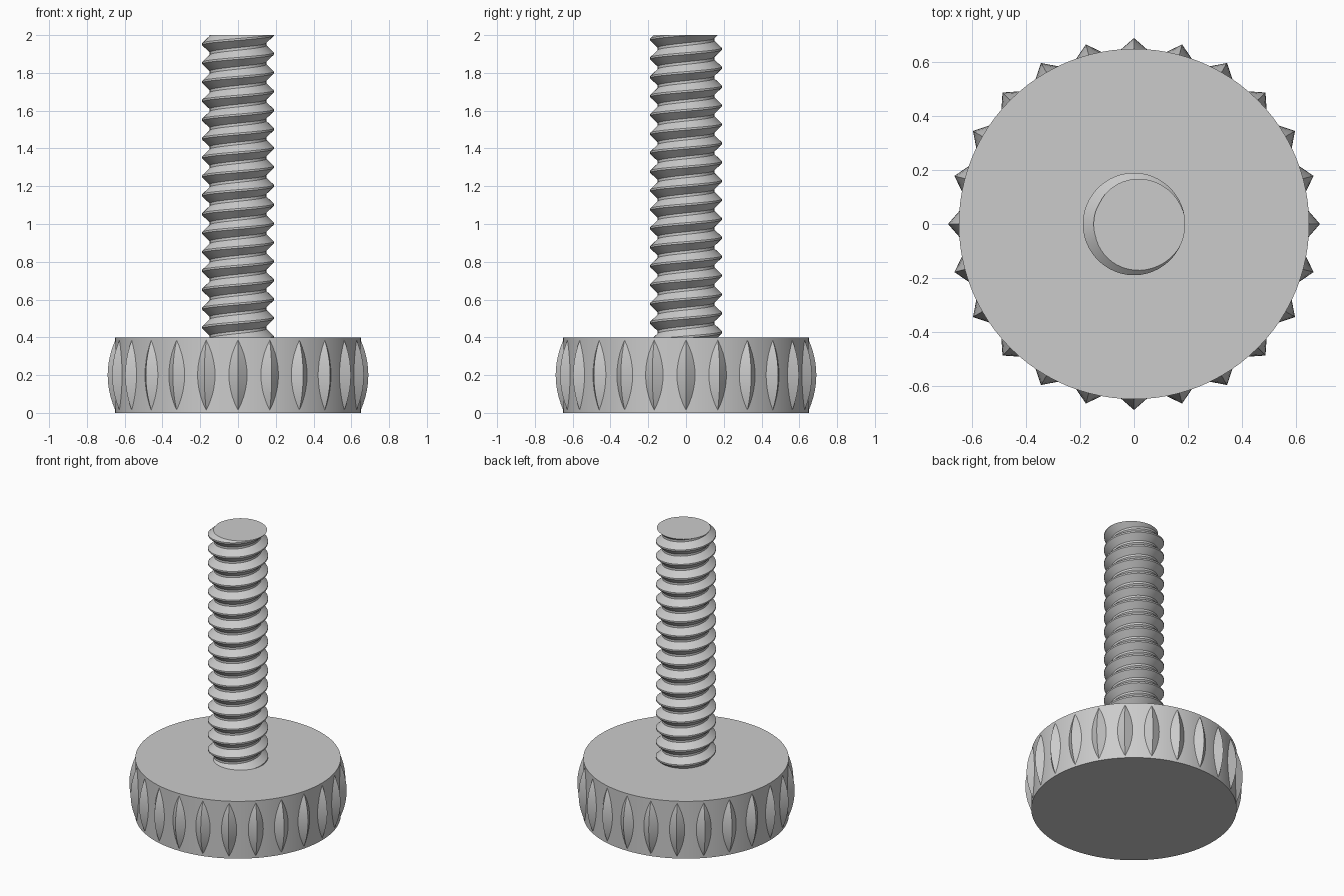
import bpy
import bmesh
from math import sin, cos, tau, radians
from mathutils import Vector

cube = bpy.data.objects.get("Cube")
if cube:
    bpy.data.objects.remove(cube, do_unlink=True)

# Material
steel = bpy.data.materials.new("grey metal")
steel.use_nodes = True
GREY = (0.6, 0.6, 0.6, 1)
steel.diffuse_color = GREY
steel.node_tree.nodes["Principled BSDF"].inputs["Base Color"].default_value = GREY

HEAD_R, HEAD_H = 0.65, 0.4
TOP = 2.0


def finish(bm, name, angle):
    """Turn a bmesh into an object with clean normals and angle-based shading."""
    bmesh.ops.recalc_face_normals(bm, faces=bm.faces)
    mesh = bpy.data.meshes.new(name)
    bm.to_mesh(mesh)
    bm.free()
    mesh.materials.append(steel)
    obj = bpy.data.objects.new(name, mesh)
    bpy.context.collection.objects.link(obj)
    bpy.ops.object.select_all(action='DESELECT')
    obj.select_set(True)
    bpy.context.view_layer.objects.active = obj
    bpy.ops.object.shade_smooth_by_angle(angle=radians(angle))
    return obj


def polar(r, a, z):
    return Vector((r * cos(a), r * sin(a), z))


# Round head
bm = bmesh.new()
bmesh.ops.create_cone(bm, cap_ends=True, segments=96, radius1=HEAD_R,
                      radius2=HEAD_R, depth=HEAD_H)
bmesh.ops.translate(bm, verts=bm.verts, vec=(0, 0, HEAD_H / 2))
finish(bm, "head", 30)

# Bowed grip ridges around the head
RIDGES, LEVELS = 24, 10
bm = bmesh.new()
for n in range(RIDGES):
    a = tau * n / RIDGES
    rows = []
    for k in range(LEVELS + 1):
        t = k / LEVELS
        bow = 1 - (2 * t - 1) ** 2
        z = 0.01 + t * (HEAD_H - 0.02)
        spread = 0.078 * bow
        rows.append([bm.verts.new(p) for p in (
            polar(HEAD_R - 0.002, a - spread, z),
            polar(HEAD_R - 0.002 + 0.042 * bow, a, z),
            polar(HEAD_R - 0.002, a + spread, z))])
    for low, high in zip(rows, rows[1:]):
        for i in range(3):
            j = (i + 1) % 3
            bm.faces.new((low[i], low[j], high[j], high[i]))
bmesh.ops.remove_doubles(bm, verts=bm.verts, dist=0.0005)
finish(bm, "grip_ridges", 20)

# Threaded shaft: a helical profile trimmed flat at both ends
PITCH, SEGS, TURNS = 0.1, 48, 20
CREST, ROOT = 0.19, 0.15
profile = [(ROOT, 0.0), (ROOT, 0.014), (CREST, 0.052), (CREST, 0.062)]
start = TOP - 0.055 - (TURNS - 2) * PITCH
bm = bmesh.new()
rings = []
for i in range(SEGS * TURNS + 1):
    a = tau * i / SEGS
    z = start + PITCH * i / SEGS
    rings.append([bm.verts.new(polar(r, a, z + dz)) for r, dz in profile])
for i in range(SEGS * (TURNS - 1)):
    here = rings[i] + [rings[i + SEGS][0]]
    there = rings[i + 1] + [rings[i + 1 + SEGS][0]]
    for j in range(len(profile)):
        bm.faces.new((here[j], there[j], there[j + 1], here[j + 1]))
for height, side in ((TOP, 1), (HEAD_H - 0.02, -1)):
    bmesh.ops.bisect_plane(bm, geom=bm.verts[:] + bm.edges[:] + bm.faces[:],
                           plane_co=(0, 0, height), plane_no=(0, 0, side),
                           clear_outer=True)
    rim = [e for e in bm.edges if e.is_boundary
           and all(abs(v.co.z - height) < 1e-4 for v in e.verts)]
    bmesh.ops.holes_fill(bm, edges=rim, sides=0)
bmesh.ops.delete(bm, geom=[v for v in bm.verts if not v.link_faces], context='VERTS')
finish(bm, "threaded_shaft", 25)
